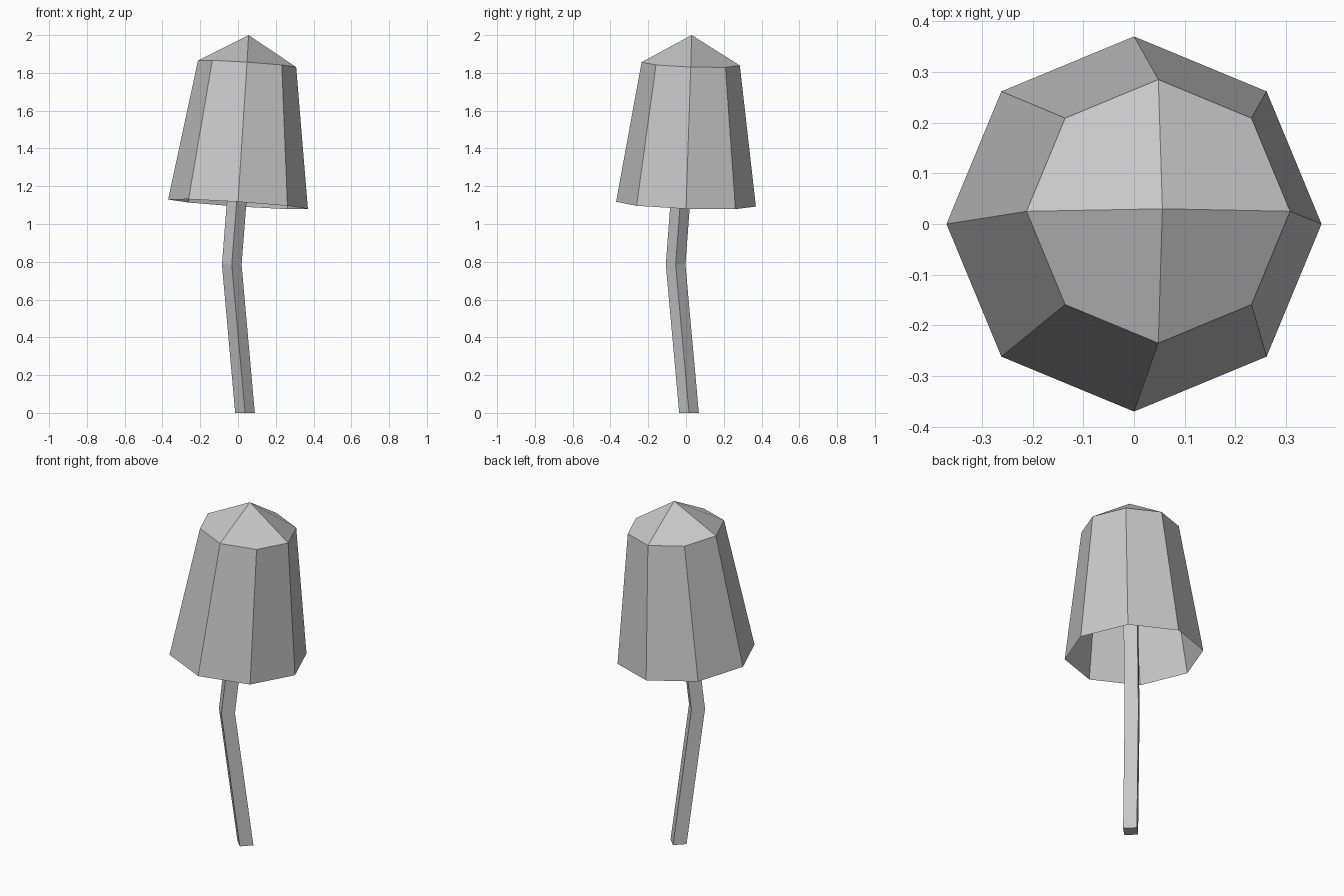
import bpy
import bmesh
from math import cos, sin, tau

cube = bpy.data.objects.get("Cube")
if cube:
    bpy.data.objects.remove(cube, do_unlink=True)

grey = bpy.data.materials.new("plain grey")
grey.use_nodes = True
colour = (0.58, 0.58, 0.58, 1)
grey.diffuse_color = colour
grey.node_tree.nodes["Principled BSDF"].inputs["Base Color"].default_value = colour


def ring(bm, centre, radius, sides, lean=(0, 0)):
    """Ring of vertices whose plane drops along the lean direction."""
    cx, cy, cz = centre
    verts = []
    for i in range(sides):
        x, y = radius * cos(tau * i / sides), radius * sin(tau * i / sides)
        verts.append(bm.verts.new((cx + x, cy + y, cz - lean[0] * x - lean[1] * y)))
    return verts


def bridge(bm, low, high):
    n = len(low)
    for i in range(n):
        j = (i + 1) % n
        bm.faces.new((low[i], low[j], high[j], high[i]))


def finish(bm, name):
    mesh = bpy.data.meshes.new(name)
    bm.to_mesh(mesh)
    bm.free()
    mesh.materials.append(grey)
    obj = bpy.data.objects.new(name, mesh)
    bpy.context.collection.objects.link(obj)
    return obj


# Cap: hollow, open below, eight tapered sides and four facets on top
bm = bmesh.new()
lean = (0.067, 0.034)
rim = ring(bm, (0, 0, 1.105), 0.37, 8, lean)
shoulder = ring(bm, (0.048, 0.025, 1.848), 0.26, 8, lean)
bridge(bm, rim, shoulder)
apex = bm.verts.new((0.056, 0.03, 2.0))
for i in range(0, 8, 2):
    bm.faces.new((apex, shoulder[i], shoulder[i + 1], shoulder[(i + 2) % 8]))
finish(bm, "cap")

# Stem: four sides, bent once, running up inside the cap
bm = bmesh.new()
path = [(0.037, 0.016, 0), (-0.033, -0.055, 0.785), (0.05, 0.025, 1.85)]
rings = [ring(bm, p, 0.052, 4) for p in path]
for low, high in zip(rings, rings[1:]):
    bridge(bm, low, high)
bm.faces.new(reversed(rings[0]))
bm.faces.new(rings[-1])
finish(bm, "stem")
